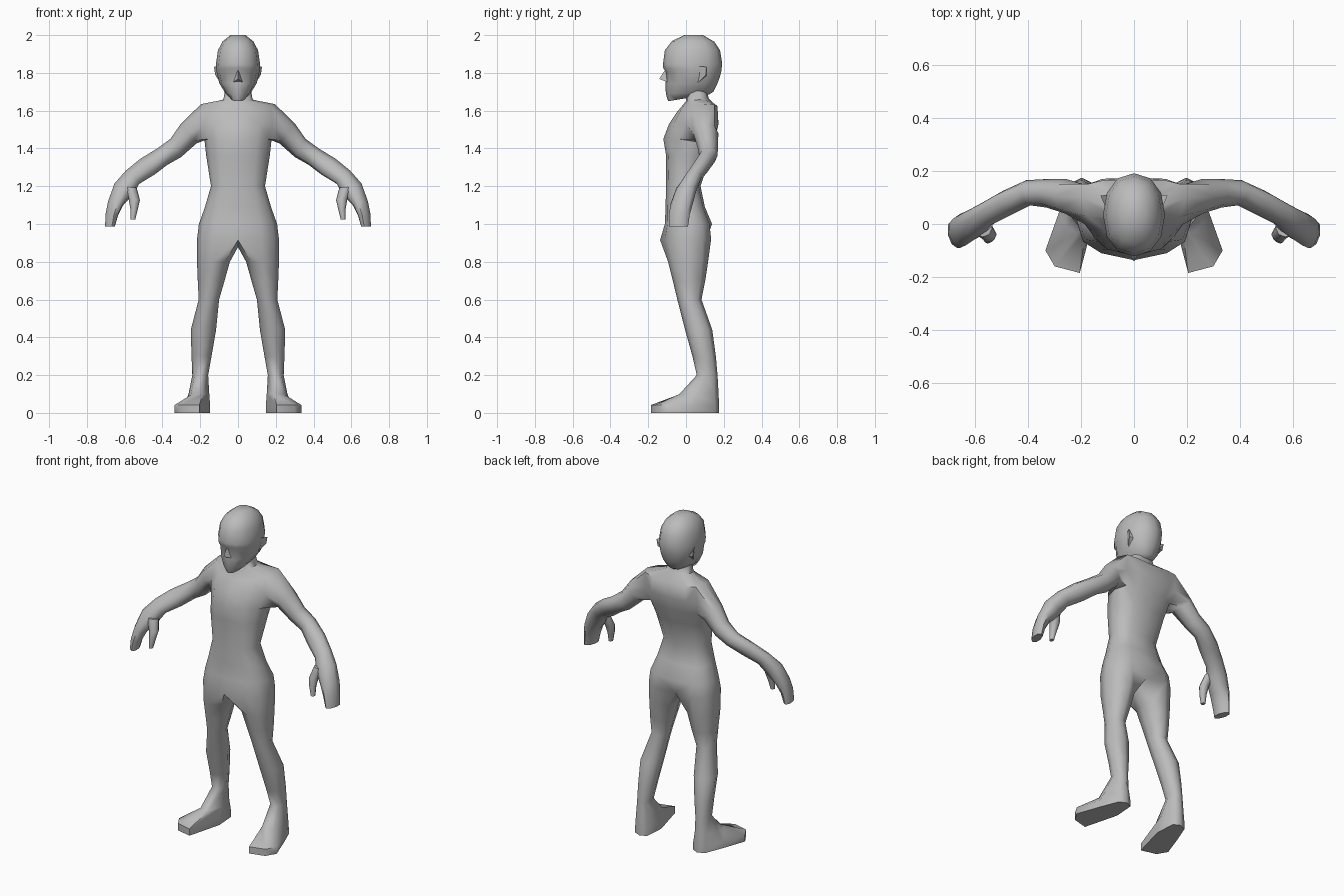
import bpy, bmesh, math
from mathutils import Vector

if "Cube" in bpy.data.objects:
    bpy.data.objects.remove(bpy.data.objects["Cube"])

grey = bpy.data.materials.new("plain_grey")
grey.diffuse_color = (0.5, 0.5, 0.5, 1)
grey.use_nodes = True
grey.node_tree.nodes["Principled BSDF"].inputs["Base Color"].default_value = grey.diffuse_color


def half_ring(w, yf, yb, zf, zb=None, zs=None, p=0.8, shift=0.0):
    """Seven points from the front centre round the +x side to the back centre."""
    zb = zf if zb is None else zb
    pts = []
    for i in range(7):
        t = math.radians(30 * i)
        s, c = abs(math.sin(t)) ** p, math.cos(t)
        c = math.copysign(abs(c) ** p, c)
        x = 0.0 if i in (0, 6) else w * s
        s = 0 if i in (0, 6) else s
        z = zf + (zb - zf) * (1 - c) / 2
        if zs is not None:
            z += (zs - z) * s ** 2
        pts.append(Vector((x, (yf + yb) / 2 - (yb - yf) / 2 * c + shift * s * s, z)))
    return pts


def tube_ring(c, ru, rv, n, tilt=0.0):
    """Eight points round a limb: n is the upward normal (x, z), tilt turns it about z."""
    u = Vector((n[0], 0, n[1])).normalized()
    v = Vector((tilt, 1, 0)).normalized()
    pts = []
    for k in range(8):
        a = math.radians(-135 + 45 * k)
        pts.append(Vector(c) + v * rv * math.cos(a) + u * ru * math.sin(a))
    return pts


def leg_ring(cx, cy, z, rx, ry):
    pts = []
    for k in range(8):
        t = math.radians(-45 + 45 * k)
        pts.append(Vector((cx + rx * math.sin(t), cy - ry * math.cos(t), z)))
    return pts


def skin(bm, a, b, closed=True, skip=()):
    n = len(a)
    for i in range(n if closed else n - 1):
        if i not in skip:
            j = (i + 1) % n
            bm.faces.new((a[i], a[j], b[j], b[i]))


def add(bm, pts):
    return [bm.verts.new(p) for p in pts]


def chain(bm, start, rings, cap=True):
    cur = start
    for r in rings:
        nxt = add(bm, r)
        skin(bm, cur, nxt)
        cur = nxt
    if cap:
        bm.faces.new(cur)


def finish(bm, name, mirror=True, angle=60):
    if mirror:
        geom = bm.verts[:] + bm.edges[:] + bm.faces[:]
        new = bmesh.ops.duplicate(bm, geom=geom)["geom"]
        for v in new:
            if isinstance(v, bmesh.types.BMVert):
                v.co.x = -v.co.x
        bmesh.ops.remove_doubles(bm, verts=bm.verts[:], dist=0.0005)
    bmesh.ops.recalc_face_normals(bm, faces=bm.faces[:])
    me = bpy.data.meshes.new(name)
    bm.to_mesh(me)
    bm.free()
    me.materials.append(grey)
    ob = bpy.data.objects.new(name, me)
    bpy.context.collection.objects.link(ob)
    bpy.ops.object.select_all(action='DESELECT')
    ob.select_set(True)
    bpy.context.view_layer.objects.active = ob
    bpy.ops.object.shade_smooth_by_angle(angle=math.radians(angle))


# body: torso half rings from neck to hips
bm = bmesh.new()
torso = [
    half_ring(0.068, 0.0, 0.11, 1.71),
    half_ring(0.078, 0.0, 0.12, 1.65, 1.665),
    half_ring(0.195, -0.05, 0.165, 1.59, 1.62, 1.635, shift=0.04),
    half_ring(0.205, -0.09, 0.172, 1.53, shift=0.04),
    half_ring(0.178, -0.12, 0.155, 1.45, shift=0.03),
    half_ring(0.168, -0.105, 0.13, 1.36),
    half_ring(0.143, -0.106, 0.077, 1.20),
    half_ring(0.175, -0.108, 0.10, 1.09),
    half_ring(0.207, -0.112, 0.138, 1.0),
    half_ring(0.216, -0.125, 0.148, 0.93, 0.92),
]
torso[-1][0] = Vector((0, -0.137, 0.915))   # crotch front
torso[-1][6] = Vector((0, 0.105, 0.91))     # seat cleft
rows = [add(bm, r) for r in torso]
for i in range(len(rows) - 1):
    skin(bm, rows[i], rows[i + 1], False, (2, 3) if i in (2, 3) else ())

# arm grown out of the shoulder opening
S, M, A = rows[2:5]
hole = [A[2], A[3], A[4], M[4], S[4], S[3], S[2], M[2]]
chain(bm, hole, [
    tube_ring((0.260, 0.105, 1.480), 0.067, 0.066, (0.6, 0.8)),
    tube_ring((0.330, 0.116, 1.402), 0.056, 0.054, (0.5, 0.86)),
    tube_ring((0.400, 0.118, 1.357), 0.051, 0.048, (0.55, 0.83), 0.15),
    tube_ring((0.480, 0.080, 1.303), 0.056, 0.048, (0.65, 0.76), 0.35),
    tube_ring((0.558, 0.038, 1.248), 0.050, 0.046, (0.7, 0.71), 0.3),
    tube_ring((0.605, 0.002, 1.185), 0.057, 0.056, (0.85, 0.5), 0.2),
    tube_ring((0.648, -0.022, 1.110), 0.041, 0.060, (0.95, 0.3), 0.2),
    tube_ring((0.668, -0.035, 1.050), 0.033, 0.056, (0.97, 0.2), 0.2),
    tube_ring((0.678, -0.040, 0.987), 0.026, 0.052, (1, 0.02), 0.2),
])

# leg and foot grown out of the hip ring
instep = [(.185, -.03, .10), (.215, -.035, .10), (.25, -.01, .095), (.262, .06, .10),
          (.238, .15, .11), (.20, .172, .11), (.165, .15, .11), (.152, .06, .10)]
sole = [(.205, -.185), (.30, -.16), (.335, -.10), (.285, .04),
        (.24, .155), (.197, .175), (.157, .155), (.148, .03)]
crotch = bm.verts.new((0, -0.01, 0.878))
chain(bm, rows[-1] + [crotch], [
    leg_ring(0.130, 0.011, 0.80, 0.087, 0.106),
    leg_ring(0.142, 0.016, 0.70, 0.071, 0.086),
    leg_ring(0.154, 0.018, 0.60, 0.054, 0.064),
    leg_ring(0.183, 0.067, 0.44, 0.067, 0.072),
    leg_ring(0.193, 0.096, 0.30, 0.053, 0.062),
    leg_ring(0.200, 0.112, 0.20, 0.042, 0.055),
    [Vector(p) for p in instep],
    [Vector((x, y, 0.042)) for x, y in sole],
    [Vector((x, y, 0.0)) for x, y in sole],
])
finish(bm, "body")

# thumbs
bm = bmesh.new()
first = add(bm, tube_ring((0.572, -0.015, 1.195), 0.036, 0.034, (1, 0.1)))
chain(bm, first, [
    tube_ring((0.549, -0.040, 1.130), 0.030, 0.027, (1, 0.1)),
    tube_ring((0.550, -0.052, 1.080), 0.020, 0.021, (1, 0)),
    tube_ring((0.556, -0.058, 1.025), 0.012, 0.015, (1, 0)),
])
bm.faces.new(first)
finish(bm, "thumbs")

# head
bm = bmesh.new()
skull = [half_ring(w, yf, yb, zf, zb, p=0.92) for w, yf, yb, zf, zb in (
    (0.040, -0.01, 0.09, 2.0, 2.0),
    (0.082, -0.075, 0.15, 1.968, 1.965),
    (0.106, -0.112, 0.180, 1.92, 1.92),
    (0.117, -0.122, 0.192, 1.845, 1.85),
    (0.115, -0.120, 0.187, 1.825, 1.81),
    (0.111, -0.106, 0.180, 1.805, 1.78),
    (0.098, -0.108, 0.165, 1.745, 1.74),
    (0.068, -0.107, 0.145, 1.69, 1.70),
    (0.042, -0.095, 0.120, 1.65, 1.685),
)]
rows = [add(bm, r) for r in skull]
for a, b in zip(rows, rows[1:]):
    skin(bm, a, b, False)
bm.faces.new(rows[0])
bm.faces.new(rows[-1])
finish(bm, "head")


# nose and ears as small wedges
def wedge(name, pts, mirror):
    bm = bmesh.new()
    bmesh.ops.convex_hull(bm, input=add(bm, pts))
    finish(bm, name, mirror, 30)


wedge("nose", [(0, -0.108, 1.82), (0, -0.142, 1.768), (0.024, -0.1, 1.752),
               (-0.024, -0.1, 1.752), (0, -0.08, 1.78)], False)
wedge("ears", [(0.104, 0.055, 1.835), (0.127, 0.108, 1.832), (0.121, 0.105, 1.79),
               (0.092, 0.06, 1.745), (0.095, 0.11, 1.785)], True)
